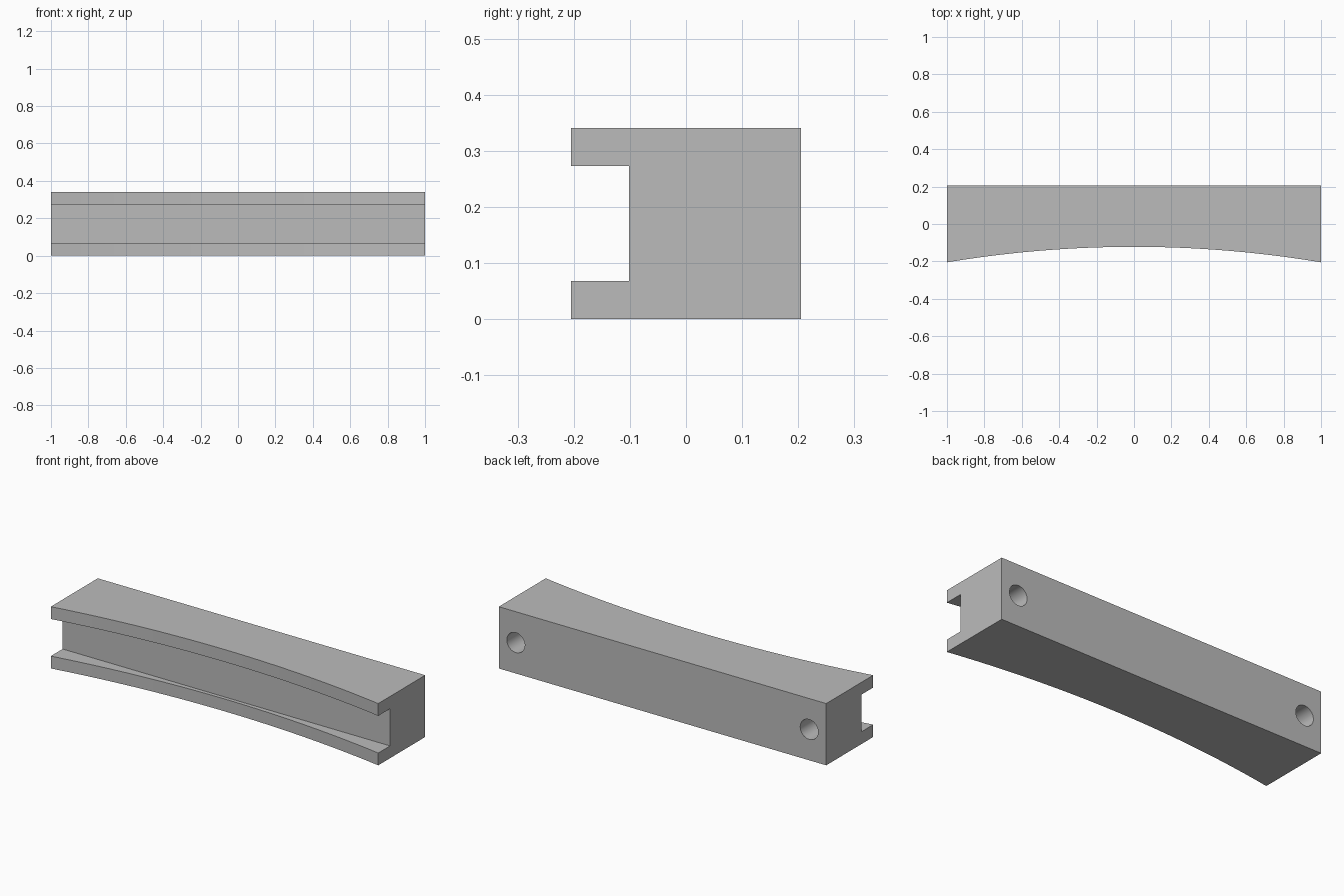
import bpy
import bmesh
import math

cube = bpy.data.objects.get("Cube")
if cube:
    bpy.data.objects.remove(cube, do_unlink=True)

HALF_LENGTH, HALF_DEPTH, HEIGHT = 1.0, 0.205, 0.341
SLOT_Y, SLOT_LOW, SLOT_HIGH = -0.102, 0.068, 0.273
SAG = 0.083
HOLE_X, HOLE_RADIUS, HOLE_DEPTH = 0.896, 0.055, 0.2
SEGMENTS = 40

grey = bpy.data.materials.new("mid grey")
grey.use_nodes = True
colour = (0.5, 0.5, 0.5, 1)
grey.diffuse_color = colour
grey.node_tree.nodes["Principled BSDF"].inputs["Base Color"].default_value = colour


def front_y(x):
    """Concave front: a circular arc deepest at the middle."""
    radius = (HALF_LENGTH ** 2 + SAG ** 2) / (2 * SAG)
    return -HALF_DEPTH + math.sqrt(radius ** 2 - x ** 2) - (radius - SAG)


def section(x):
    """Channel-shaped cross-section with a straight slot floor."""
    f = front_y(x)
    return [(f, 0), (HALF_DEPTH, 0), (HALF_DEPTH, HEIGHT), (f, HEIGHT),
            (f, SLOT_HIGH), (SLOT_Y, SLOT_HIGH), (SLOT_Y, SLOT_LOW), (f, SLOT_LOW)]


# Slotted beam, swept along x
bm = bmesh.new()
rings = []
for i in range(SEGMENTS + 1):
    x = HALF_LENGTH * (2 * i / SEGMENTS - 1)
    rings.append([bm.verts.new((x, y, z)) for y, z in section(x)])
for a, b in zip(rings, rings[1:]):
    for j in range(len(a)):
        k = (j + 1) % len(a)
        bm.faces.new((a[j], a[k], b[k], b[j]))
bm.faces.new(rings[0])
bm.faces.new(rings[-1])
bmesh.ops.recalc_face_normals(bm, faces=bm.faces)
mesh = bpy.data.meshes.new("slotted_beam")
bm.to_mesh(mesh)
bm.free()
beam = bpy.data.objects.new("slotted_beam", mesh)
bpy.context.collection.objects.link(beam)
mesh.materials.append(grey)

# Blind mounting holes in the back
for side in (-1, 1):
    bpy.ops.mesh.primitive_cylinder_add(
        vertices=40, radius=HOLE_RADIUS, depth=2 * HOLE_DEPTH,
        location=(side * HOLE_X, HALF_DEPTH, HEIGHT / 2), rotation=(math.pi / 2, 0, 0))
    cutter = bpy.context.object
    cutter.name = "hole_cutter"
    cutter.hide_render = True
    cutter.data.materials.append(grey)
    cut = beam.modifiers.new("mounting_hole", "BOOLEAN")
    cut.operation = "DIFFERENCE"
    cut.solver = "EXACT"
    cut.object = cutter
    bpy.context.view_layer.objects.active = beam
    bpy.ops.object.modifier_apply(modifier=cut.name)
    bpy.data.objects.remove(cutter, do_unlink=True)

# Smooth curved faces, sharp corners
bpy.ops.object.select_all(action="DESELECT")
beam.select_set(True)
bpy.context.view_layer.objects.active = beam
bpy.ops.object.shade_smooth_by_angle(angle=math.radians(30))
